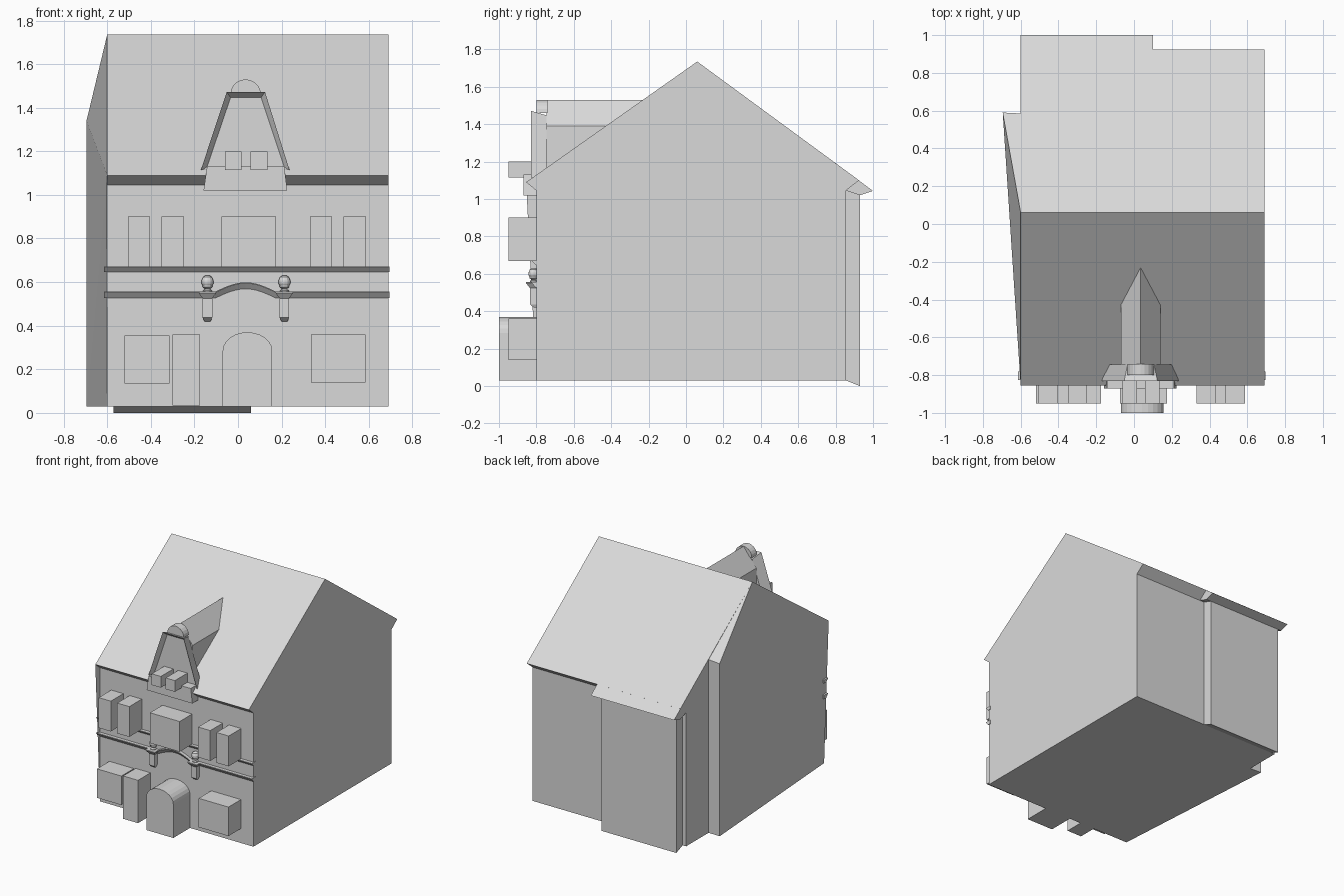
import bpy, bmesh, math

if "Cube" in bpy.data.objects:
    bpy.data.objects.remove(bpy.data.objects["Cube"])

grey = bpy.data.materials.new("plain grey")
grey.diffuse_color = (0.7, 0.7, 0.7, 1)
grey.use_nodes = True
grey.node_tree.nodes["Principled BSDF"].inputs["Base Color"].default_value = grey.diffuse_color


def finish(name, bm):
    bmesh.ops.recalc_face_normals(bm, faces=bm.faces)
    me = bpy.data.meshes.new(name)
    bm.to_mesh(me)
    bm.free()
    me.materials.append(grey)
    ob = bpy.data.objects.new(name, me)
    bpy.context.collection.objects.link(ob)
    return ob


def loft(name, rings):
    """Skin closed rings of equal length and cap both ends."""
    bm = bmesh.new()
    vs = [[bm.verts.new(p) for p in r] for r in rings]
    n = len(vs[0])
    for a, b in zip(vs, vs[1:]):
        for i in range(n):
            j = (i + 1) % n
            bm.faces.new((a[i], a[j], b[j], b[i]))
    bm.faces.new(vs[0])
    bm.faces.new(vs[-1])
    return finish(name, bm)


def side_prism(name, yz, x0, x1):
    return loft(name, [[(x, y, z) for y, z in yz] for x in (x0, x1)])


def front_prism(name, xz, y0, y1):
    return loft(name, [[(x, y, z) for x, z in xz] for y in (y0, y1)])


def box(name, x0, x1, z0, z1, y0=-0.95, y1=-0.75):
    return front_prism(name, [(x0, z0), (x1, z0), (x1, z1), (x0, z1)], y0, y1)


# main house with its gable roof
side_prism("house_body", [(-0.80, 0.03), (-0.80, 1.045), (-0.855, 1.09), (0.06, 1.735),
                          (0.925, 1.10), (0.855, 1.045), (0.855, 0.03)], -0.6, 0.69)

# slanting bulge of the left wall
bm = bmesh.new()
for p in [(-0.6, -0.8, 0.03), (-0.6, -0.8, 1.045), (-0.6, -0.855, 1.09), (-0.6, 0.06, 1.735),
          (-0.695, 0.59, 0.03), (-0.695, 0.59, 1.34), (-0.6, 0.585, 0.03), (-0.6, 0.585, 1.345)]:
    bm.verts.new(p)
bmesh.ops.convex_hull(bm, input=bm.verts)
finish("left_wall_bulge", bm)

# shallow back wing and its longer roof
side_prism("back_wing", [(0.855, 0.03), (0.93, 0.0), (0.93, 1.06), (0.82, 1.06)], -0.57, 0.06)
side_prism("back_wing_roof", [(0.80, 1.192), (1.0, 1.043), (0.93, 1.02), (0.855, 1.045), (0.80, 1.045)],
           -0.6, 0.1)

# upper windows
for x0, x1 in [(-0.505, -0.403), (-0.35, -0.248), (-0.075, 0.175), (0.33, 0.432), (0.485, 0.587)]:
    box("upper_window", x0, x1, 0.67, 0.90)

# ground floor windows and side door
box("shop_window", -0.52, -0.315, 0.135, 0.355)
box("shop_window", 0.335, 0.585, 0.14, 0.36)
box("side_door", -0.30, -0.175, 0.035, 0.36)

# arched main door
arch = [(-0.07, 0.03), (0.157, 0.03)]
for i in range(13):
    a = math.pi * i / 12
    arch.append((0.0435 + 0.1135 * math.cos(a), 0.285 + 0.085 * math.sin(a)))
front_prism("arched_door", arch, -1.0, -0.75)


# ledges: a sloped moulding swept along a path
def ledge(name, path, h):
    rings = [[(x, -0.78, z - h), (x, -0.803, z - h), (x, -0.825, z - 0.004),
              (x, -0.825, z), (x, -0.78, z)] for x, z in path]
    loft(name, rings)


ledge("upper_ledge", [(-0.615, 0.672), (0.695, 0.672)], 0.026)
bump = [(-0.105 + 0.28 * i / 12, 0.556 + 0.043 * math.sin(math.pi * i / 12)) for i in range(13)]
ledge("arched_ledge", [(-0.615, 0.556)] + bump + [(0.695, 0.556)], 0.03)

# brackets with round finials
for cx in (-0.14, 0.213):
    rings = []
    for z, hw, y in [(0.42, 0.014, -0.815), (0.437, 0.022, -0.835), (0.525, 0.022, -0.835),
                     (0.55, 0.04, -0.855), (0.556, 0.04, -0.855)]:
        rings.append([(cx - hw, y, z), (cx + hw, y, z), (cx + hw, -0.78, z), (cx - hw, -0.78, z)])
    loft("bracket", rings)
    prof = [(0.020, 0.556), (0.020, 0.562), (0.010, 0.568), (0.022, 0.577), (0.022, 0.584),
            (0.027, 0.593), (0.027, 0.607), (0.020, 0.624), (0.008, 0.631)]
    loft("finial", [[(cx + r * math.cos(math.tau * k / 12), -0.815 + r * math.sin(math.tau * k / 12), z)
                     for k in range(12)] for r, z in prof])

# dormer plinth
front_prism("dormer_plinth", [(-0.158, 1.02), (0.226, 1.02), (0.212, 1.13), (-0.142, 1.13)], -0.87, -0.72)

# dormer gable with flared rim around a recessed front
inner = [(-0.145, 1.12), (0.215, 1.12), (0.106, 1.447), (-0.034, 1.447)]
outer = [(-0.17, 1.115), (0.236, 1.115), (0.124, 1.472), (-0.052, 1.472)]
loft("dormer_gable", [[(x, y, z) for x, z in r] for r, y in
                      [(inner, -0.80), (outer, -0.83), (inner, -0.745)]])

# half round top of the dormer
lunette = [(0.035 + 0.07 * math.cos(math.pi * i / 10), 1.46 + 0.07 * math.sin(math.pi * i / 10))
           for i in range(11)]
front_prism("dormer_top", lunette, -0.80, -0.74)

# dormer roof running back into the main roof
front_prism("dormer_roof", [(-0.07, 1.1), (0.14, 1.1), (0.14, 1.39), (0.035, 1.53), (-0.07, 1.39)],
            -0.745, -0.20)

# dormer windows
for x0 in (-0.06, 0.058):
    box("dormer_window", x0, x0 + 0.077, 1.115, 1.20)
